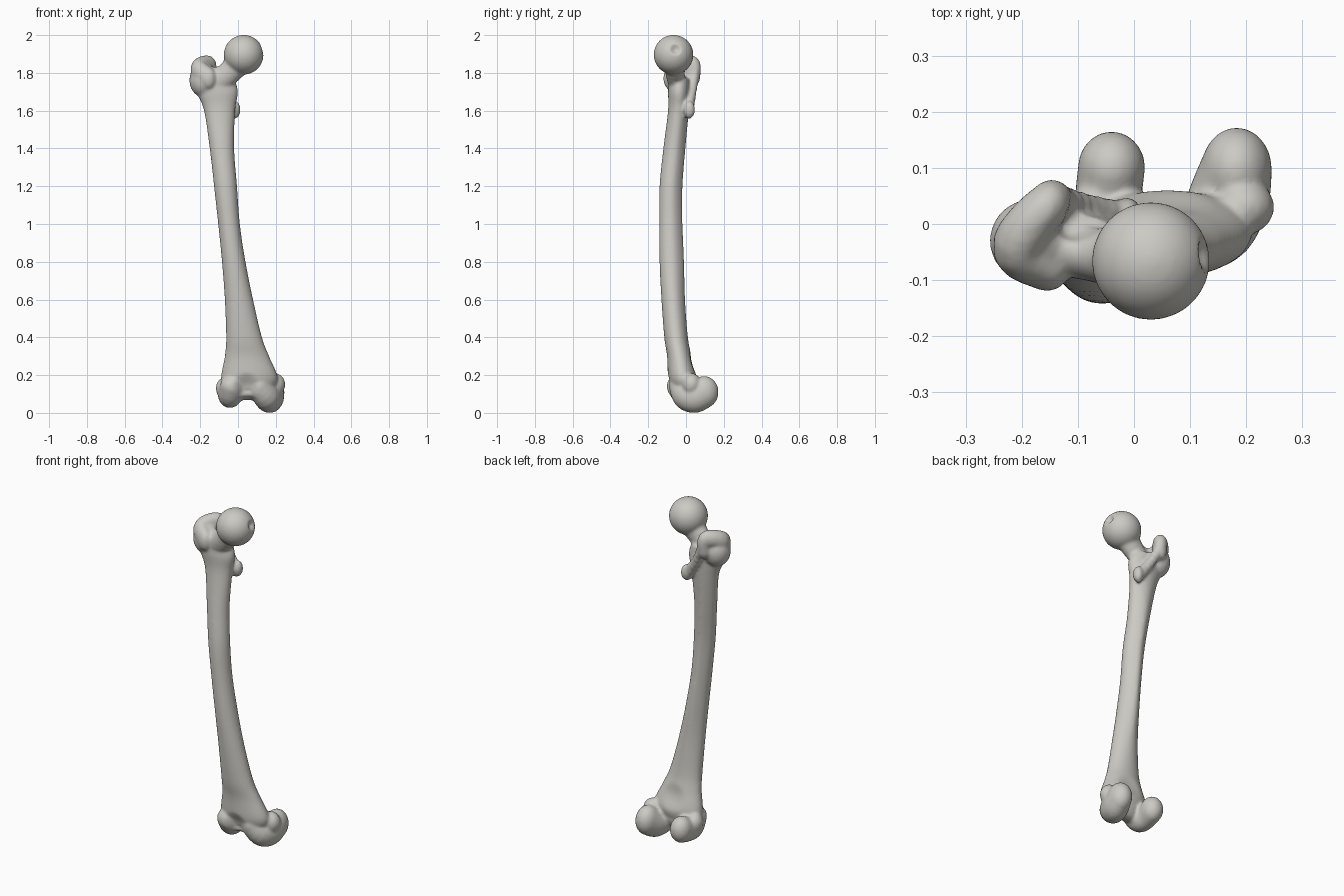
import bpy, bmesh, math
from mathutils import Vector

cube = bpy.data.objects.get("Cube")
if cube:
    bpy.data.objects.remove(cube, do_unlink=True)

# One unit ball, copied for every rounded part
ball = bmesh.new()
bmesh.ops.create_icosphere(ball, subdivisions=4, radius=1)
ball.verts.index_update()
ball_points = [v.co.copy() for v in ball.verts]
ball_faces = [[v.index for v in f.verts] for f in ball.faces]
ball.free()

verts, faces = [], []


def blend(rows, steps):
    """Smoothly interpolate rows of numbers (Catmull-Rom)."""
    out, last = [], len(rows) - 1
    for i in range(last):
        p0, p1, p2, p3 = (rows[min(max(i + k, 0), last)] for k in (-1, 0, 1, 2))
        for s in range(steps):
            t = s / steps
            out.append([b + 0.5 * t * (c - a + t * (2 * a - 5 * b + 4 * c - d
                        + t * (3 * (b - c) + d - a)))
                        for a, b, c, d in zip(p0, p1, p2, p3)])
    return out + [rows[-1]]


def swell(*rows):
    """Chain of ellipsoids: centre x, y, z and radii x, y, z."""
    for x, y, z, a, b, c in blend(rows, 4):
        start = len(verts)
        verts.extend((x + a * p.x, y + b * p.y, z + c * p.z) for p in ball_points)
        faces.extend([start + i for i in f] for f in ball_faces)


def loft(rows, sides=40):
    """Horizontal rings: left x, right x, front y, back y, z, back ridge."""
    rings = []
    for x0, x1, y0, y1, z, ridge in blend(rows, 6):
        start = len(verts)
        for k in range(sides):
            a = math.tau * k / sides
            c, s = math.cos(a), math.sin(a)
            pinch = 1 - ridge * max(s, 0) ** 2
            verts.append(((x0 + x1) / 2 + (x1 - x0) / 2 * c * pinch,
                          (y0 + y1) / 2 + (y1 - y0) / 2 * s, z))
        rings.append(list(range(start, start + sides)))
    for lo, hi in zip(rings, rings[1:]):
        for k in range(sides):
            n = (k + 1) % sides
            faces.append([lo[k], lo[n], hi[n], hi[k]])
    faces.append(rings[0][::-1])
    faces.append(rings[-1])


# Shaft, bowed forward, with a ridge along the back
loft([(-.08, .19, -.08, .05, .13, 0), (-.09, .21, -.095, .06, .19, 0),
      (-.07, .165, -.10, .03, .3, 0), (-.063, .127, -.115, .01, .4, 0),
      (-.07, .08, -.13, -.005, .6, .2), (-.085, .04, -.14, -.01, .8, .35),
      (-.105, .01, -.142, -.018, 1, .4), (-.127, -.005, -.14, -.018, 1.2, .4),
      (-.15, -.02, -.12, -.003, 1.4, .3), (-.18, -.015, -.095, .015, 1.6, .1),
      (-.22, 0, -.095, .02, 1.7, 0), (-.23, -.02, -.09, .02, 1.77, 0)])

# Head and neck
swell((.03, -.066, 1.896, .105, .105, .105))
swell((-.14, -.04, 1.75, .07, .05, .08), (-.07, -.055, 1.78, .06, .048, .065),
      (0, -.06, 1.85, .065, .06, .07))

# Greater trochanter: body, front corner and hooked crest
swell((-.18, -.03, 1.76, .077, .075, .09))
swell((-.155, -.08, 1.77, .04, .04, .06), (-.205, -.045, 1.81, .046, .05, .06),
      (-.185, 0, 1.84, .042, .045, .05), (-.15, .036, 1.835, .036, .042, .052),
      (-.145, .04, 1.78, .04, .035, .05))

# Crest running down to the lesser trochanter
swell((-.14, .045, 1.79, .03, .028, .03), (-.085, .03, 1.69, .025, .025, .03),
      (-.02, .015, 1.6, .025, .026, .045))
swell((-.012, .018, 1.605, .025, .03, .045))

# Inner condyle
swell((.11, -.04, .14, .06, .05, .06), (.15, 0, .09, .07, .07, .075),
      (.17, .05, .085, .072, .07, .085), (.183, .097, .11, .063, .075, .085))
swell((.195, .03, .15, .055, .05, .06))

# Outer condyle
swell((-.03, -.045, .14, .065, .057, .06), (-.04, 0, .1, .065, .07, .07),
      (-.045, .05, .1, .06, .07, .07), (-.04, .1, .115, .06, .065, .075))
swell((-.075, .02, .13, .042, .05, .055))

# Bridge between the condyles
swell((-.02, -.02, .13, .06, .06, .06), (.05, -.01, .13, .06, .06, .07),
      (.12, -.01, .13, .06, .06, .06))

mesh = bpy.data.meshes.new("thigh_bone")
mesh.from_pydata(verts, [], faces)
bone = bpy.data.objects.new("thigh_bone", mesh)
bpy.context.collection.objects.link(bone)
bpy.context.view_layer.objects.active = bone
bone.select_set(True)

# Fuse all parts into one skin and soften the joints
remesh = bone.modifiers.new("fuse", 'REMESH')
remesh.mode = 'VOXEL'
remesh.voxel_size = 0.008
bpy.ops.object.modifier_apply(modifier="fuse")
soften = bone.modifiers.new("soften", 'SMOOTH')
soften.factor = 0.5
soften.iterations = 6
bpy.ops.object.modifier_apply(modifier="soften")


def dent(centre, radius, push):
    """Press the surface near a point along a direction."""
    c, p = Vector(centre), Vector(push)
    for v in bone.data.vertices:
        d = (v.co - c).length / radius
        if d < 1:
            v.co += p * (1 - d * d) ** 2


# Pit in the head, hollow behind the crest, knee groove, notch, rear hollow
dent((.128, -.055, 1.925), .035, (-.018, 0, -.005))
dent((-.105, .01, 1.82), .05, (-.01, -.015, -.02))
dent((.045, -.1, .14), .08, (0, .02, 0))
dent((.05, -.03, .07), .06, (0, 0, .012))
dent((.06, .06, .26), .09, (0, -.012, 0))

mat = bpy.data.materials.new("bone_grey")
colour = (.6, .59, .545, 1)
mat.use_nodes = True
mat.diffuse_color = colour
mat.node_tree.nodes["Principled BSDF"].inputs["Base Color"].default_value = colour
bone.data.materials.clear()
bone.data.materials.append(mat)
bpy.ops.object.shade_smooth()
